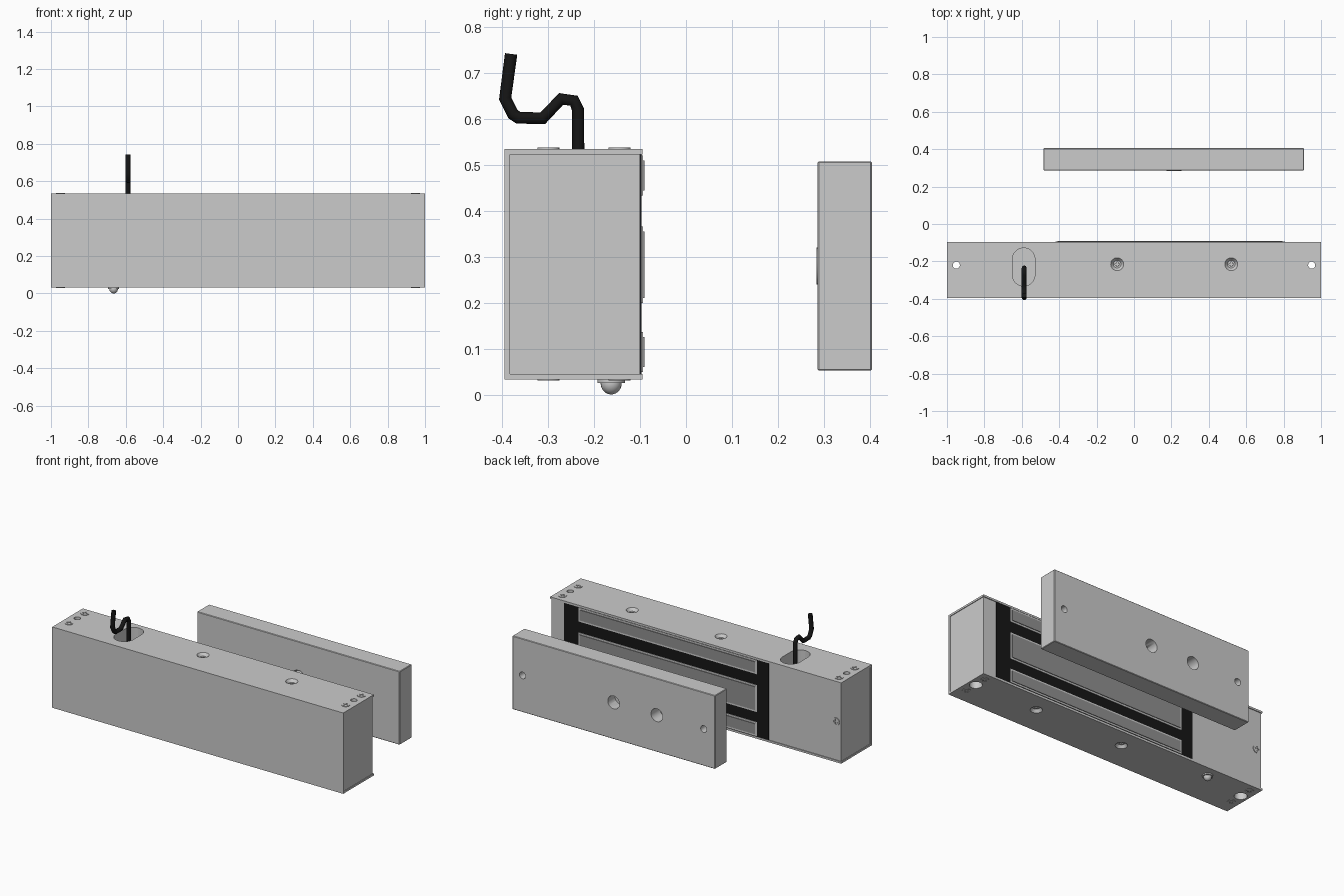
import bpy, bmesh, math
from mathutils import Vector, Matrix

if "Cube" in bpy.data.objects:
    bpy.data.objects.remove(bpy.data.objects["Cube"])

def mat(name, v):
    m = bpy.data.materials.new(name)
    m.diffuse_color = (v, v, v, 1)
    m.use_nodes = True
    m.node_tree.nodes["Principled BSDF"].inputs["Base Color"].default_value = m.diffuse_color
    return m

BLACK, DARK = mat("black_resin", 0.008), mat("dark_steel", 0.28)

def add(name, bm, material=None, smooth=False):
    bmesh.ops.recalc_face_normals(bm, faces=bm.faces)
    me = bpy.data.meshes.new(name)
    bm.to_mesh(me)
    bm.free()
    ob = bpy.data.objects.new(name, me)
    bpy.context.collection.objects.link(ob)
    if material:
        me.materials.append(material)
    if smooth:
        bpy.ops.object.select_all(action='DESELECT')
        ob.select_set(True)
        bpy.context.view_layer.objects.active = ob
        bpy.ops.object.shade_smooth_by_angle(angle=math.radians(35))
    return ob

def box(name, x, y, z, material=None, bevel=0):
    bm = bmesh.new()
    lo, hi = Vector((x[0], y[0], z[0])), Vector((x[1], y[1], z[1]))
    bmesh.ops.create_cube(bm, size=1, matrix=Matrix.Translation((lo + hi) / 2) @ Matrix.Diagonal((*(hi - lo), 1)))
    if bevel:
        bmesh.ops.bevel(bm, geom=bm.edges[:], offset=bevel, segments=1, affect='EDGES')
    return add(name, bm, material)

def rod(name, a, b, r1, r2=None, seg=32):
    """Cylinder or cone from point a to point b."""
    a, b = Vector(a), Vector(b)
    rot = (b - a).to_track_quat('Z', 'Y').to_matrix().to_4x4()
    bm = bmesh.new()
    bmesh.ops.create_cone(bm, cap_ends=True, segments=seg, radius1=r1, radius2=r1 if r2 is None else r2,
                          depth=(b - a).length, matrix=Matrix.Translation((a + b) / 2) @ rot)
    return add(name, bm, smooth=seg > 8)

def cut(targets, cutter):
    cutter.hide_render = True
    for t in targets:
        m = t.modifiers.new("cut", 'BOOLEAN')
        m.object, m.operation, m.solver = cutter, 'DIFFERENCE', 'EXACT'
        bpy.context.view_layer.objects.active = t
        bpy.ops.object.modifier_apply(modifier=m.name)
    bpy.data.objects.remove(cutter)

# Channel-shaped housing, open at the back
T, Y0, Y1, Z0, Z1 = 0.012, -0.395, -0.095, 0.033, 0.535
profile = [(Y1, Z0), (Y0, Z0), (Y0, Z1), (Y1, Z1), (Y1, Z1 - T), (Y0 + T, Z1 - T), (Y0 + T, Z0 + T), (Y1, Z0 + T)]
bm = bmesh.new()
face = bm.faces.new([bm.verts.new((-1, y, z)) for y, z in profile])
ext = bmesh.ops.extrude_face_region(bm, geom=[face])
bmesh.ops.translate(bm, vec=(2, 0, 0), verts=[v for v in ext['geom'] if isinstance(v, bmesh.types.BMVert)])
housing = add("housing", bm)

# Inner body, slightly recessed at the back and ends
body = box("inner_body", (-0.996, 0.996), (Y0 + T, -0.1), (Z0 + T, Z1 - T))
both = [housing, body]

# Oval cable opening
bm = bmesh.new()
pts = []
for i in range(32):
    a = 2 * math.pi * (i + 0.5) / 32
    pts.append(bm.verts.new((-0.59 + 0.06 * math.cos(a), -0.23 + 0.06 * math.sin(a) + math.copysign(0.042, math.sin(a)), 0.43)))
face = bm.faces.new(pts)
ext = bmesh.ops.extrude_face_region(bm, geom=[face])
bmesh.ops.translate(bm, vec=(0, 0, 0.2), verts=[v for v in ext['geom'] if isinstance(v, bmesh.types.BMVert)])
cut(both, add("opening_cutter", bm))

# Mounting holes with counterbores from below
for x in (-0.95, 0.95):
    cut(both, rod("hole_cutter", (x, -0.22, -0.1), (x, -0.22, 0.7), 0.019))
    cut(both, rod("hole_cutter", (x, -0.22, -0.1), (x, -0.22, 0.45), 0.036))

# Countersinks on top and bottom
SINKS = (-0.09, 0.52)
for x in SINKS:
    for z, s in ((Z1, 1), (Z0, -1)):
        cut(both, rod("sink_cutter", (x, -0.215, z - 0.025 * s), (x, -0.215, z + 0.002 * s), 0.016, 0.036))

# Cross-slot screw heads sharing one mesh
head = rod("end_screw", (0, 0, -0.012), (0, 0, 0.003), 0.024, seg=24)
for w in ((0.015, 0.004), (0.004, 0.015)):
    cut([head], box("slot_cutter", (-w[0], w[0]), (-w[1], w[1]), (-0.008, 0.02)))

def screw(name, loc, direction, scale=1):
    ob = bpy.data.objects.new(name, head.data)
    bpy.context.collection.objects.link(ob)
    ob.matrix_world = (Matrix.Translation(loc) @ Vector(direction).to_track_quat('Z', 'Y').to_matrix().to_4x4()
                       @ Matrix.Diagonal((scale, scale, scale, 1)))

for z, s in ((Z1, 1), (Z0, -1)):
    for x in (-0.95, 0.95):
        for y in (-0.145, -0.3):
            screw("end_screw", (x, y, z), (0, 0, s))
    for x in SINKS:
        screw("housing_screw", (x, -0.215, z - 0.019 * s), (0, 0, s), 0.85)
screw("cover_screw", (-0.962, -0.099, 0.283), (0, 1, 0))
bpy.data.objects.remove(head)

# Magnet face: black resin, three framed steel poles
box("resin", (-0.5, 0.905), (-0.11, -0.097), (Z0 + T, Z1 - T), BLACK)
for z0, z1 in ((0.06, 0.125), (0.21, 0.355), (0.445, 0.51)):
    box("pole_frame", (-0.421, 0.806), (-0.105, -0.094), (z0 - 0.011, z1 + 0.011))
    box("pole_face", (-0.41, 0.795), (-0.105, -0.09), (z0, z1), DARK)

# Indicator light underneath
rod("light_ring", (-0.665, -0.163, 0.025), (-0.665, -0.163, 0.04), 0.03)
bm = bmesh.new()
bmesh.ops.create_uvsphere(bm, u_segments=24, v_segments=16, radius=0.023, matrix=Matrix.Translation((-0.665, -0.163, 0.025)))
bmesh.ops.scale(bm, vec=(1, 1, 1.08), verts=bm.verts, space=Matrix.Translation((0.665, 0.163, -0.025)))
add("light_dome", bm, smooth=True)

# Bent cable
path = [(-0.235, 0.43), (-0.235, 0.62), (-0.244, 0.64), (-0.272, 0.644), (-0.312, 0.602), (-0.365, 0.603),
        (-0.377, 0.611), (-0.394, 0.645), (-0.381, 0.742)]
curve = bpy.data.curves.new("cable", 'CURVE')
curve.dimensions = '3D'
curve.bevel_depth, curve.bevel_resolution, curve.use_fill_caps = 0.0135, 2, True
sp = curve.splines.new('POLY')
sp.points.add(len(path) - 1)
for p, (y, z) in zip(sp.points, path):
    p.co = (-0.587, y, z, 1)
curve.materials.append(BLACK)
bpy.context.collection.objects.link(bpy.data.objects.new("cable", curve))

# Armature plate with holes
plate = box("armature_plate", (-0.483, 0.91), (0.287, 0.405), (0.052, 0.508), bevel=0.003)
ZC = 0.28
for x, r, y in ((0.84, 0.021, 0.33), (-0.405, 0.021, 0.33), (-0.083, 0.04, 0.32), (0.214, 0.04, 0.2)):
    cut([plate], rod("plate_cutter", (x, y, ZC), (x, 0.5, ZC), r))
cut([plate], rod("plate_cutter", (0.214, 0.27, ZC), (0.214, 0.31, ZC), 0.056, 0.04))

# Centre bolt with hexagonal socket
bolt = rod("plate_bolt", (0.214, 0.284, ZC), (0.214, 0.335, ZC), 0.04)
cut([bolt], rod("socket_cutter", (0.214, 0.27, ZC), (0.214, 0.315, ZC), 0.022, seg=6))
